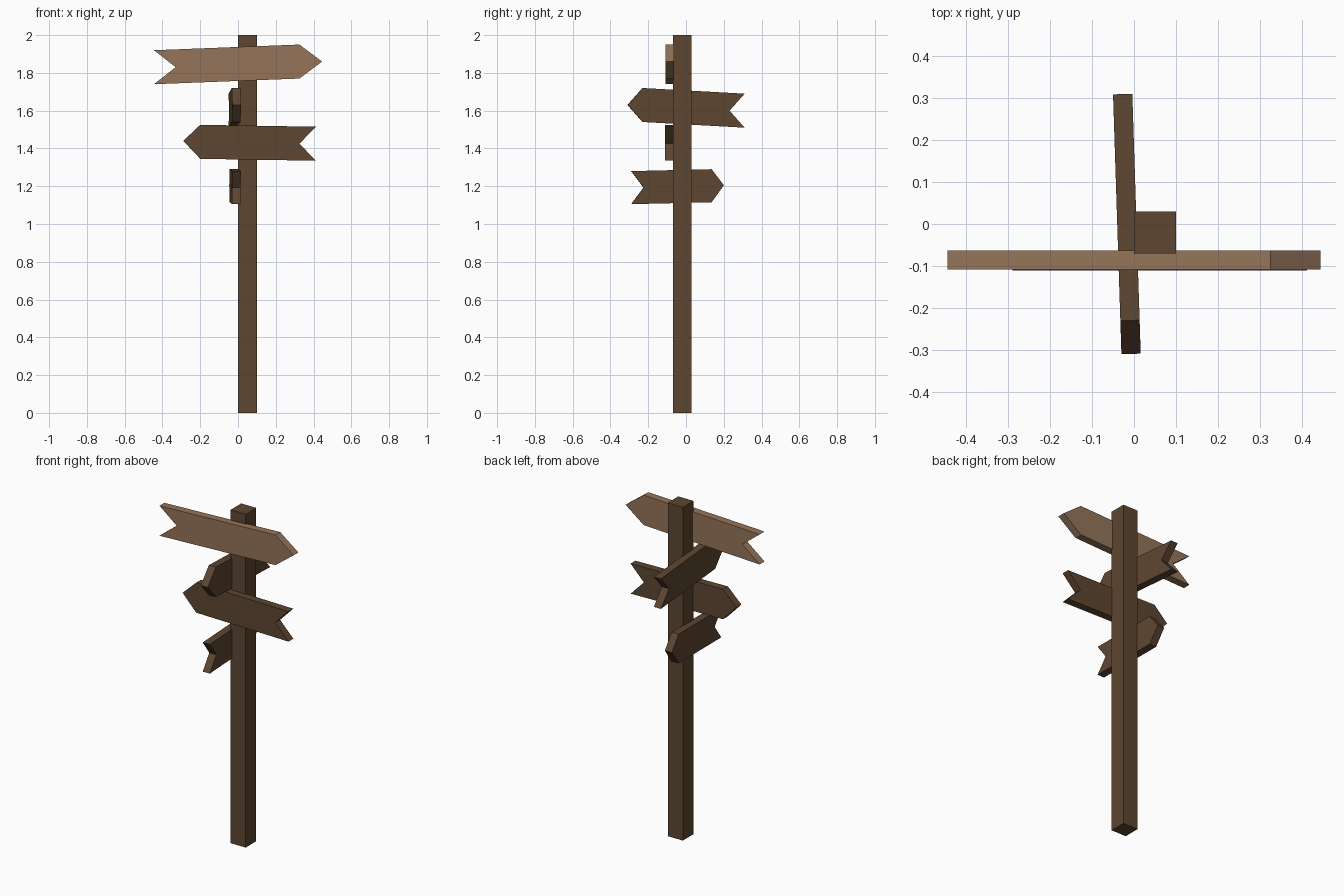
import bpy
import bmesh
import math
from mathutils import Vector

cube = bpy.data.objects.get("Cube")
if cube:
    bpy.data.objects.remove(cube, do_unlink=True)


def make_material(name, rgb):
    mat = bpy.data.materials.new(name)
    mat.use_nodes = True
    color = (*rgb, 1.0)
    mat.diffuse_color = color
    bsdf = mat.node_tree.nodes["Principled BSDF"]
    bsdf.inputs["Base Color"].default_value = color
    bsdf.inputs["Roughness"].default_value = 0.9
    return mat


dark_wood = make_material("dark_wood", (0.110, 0.061, 0.030))
light_wood = make_material("light_wood", (0.300, 0.175, 0.100))


def add_prism(name, outline, depth, mat, location, turn=0.0):
    """Extrude an outline in the x-z plane, centred on y, then turn it about z."""
    bm = bmesh.new()
    face = bm.faces.new([bm.verts.new((x, -depth / 2, z)) for x, z in outline])
    grown = bmesh.ops.extrude_face_region(bm, geom=[face])["geom"]
    moved = [v for v in grown if isinstance(v, bmesh.types.BMVert)]
    bmesh.ops.translate(bm, verts=moved, vec=Vector((0, depth, 0)))
    bmesh.ops.recalc_face_normals(bm, faces=bm.faces)
    mesh = bpy.data.meshes.new(name)
    bm.to_mesh(mesh)
    bm.free()
    mesh.materials.append(mat)
    obj = bpy.data.objects.new(name, mesh)
    obj.location = location
    obj.rotation_euler.z = turn
    bpy.context.collection.objects.link(obj)
    return obj


def arrow(tail, notch, shoulder, tip, tail_z, shoulder_z, tip_z):
    """Arrow board outline with a forked tail; z pairs are (low, high)."""
    return [(tail, tail_z[1]), (shoulder, shoulder_z[1]), (tip, tip_z),
            (shoulder, shoulder_z[0]), (tail, tail_z[0]),
            (notch, sum(tail_z) / 2)]


# Square post
add_prism("post", [(0, 0), (0.1, 0), (0.1, 2), (0, 2)], 0.1, dark_wood,
          (0, -0.02, 0))

# Boards on the front of the post
thickness = 0.046
add_prism("top_board",
          arrow(-0.445, -0.33, 0.325, 0.445, (1.74, 1.92), (1.77, 1.95), 1.86),
          thickness, light_wood, (0, -0.086, 0))
add_prism("front_lower_board",
          arrow(0.413, 0.325, -0.2, -0.29, (1.335, 1.515), (1.345, 1.525), 1.44),
          thickness, dark_wood, (0, -0.088, 0))

# Boards on the side of the post, slightly askew
side_turn = math.radians(91.85)
add_prism("side_upper_board",
          arrow(0.31, 0.23, -0.23, -0.31, (1.51, 1.69), (1.54, 1.72), 1.63),
          thickness, dark_wood, (-0.017, 0, 0), side_turn)
add_prism("side_lower_board",
          arrow(-0.29, -0.225, 0.135, 0.2, (1.105, 1.28), (1.115, 1.29), 1.205),
          thickness, dark_wood, (-0.017, 0, 0), side_turn)
